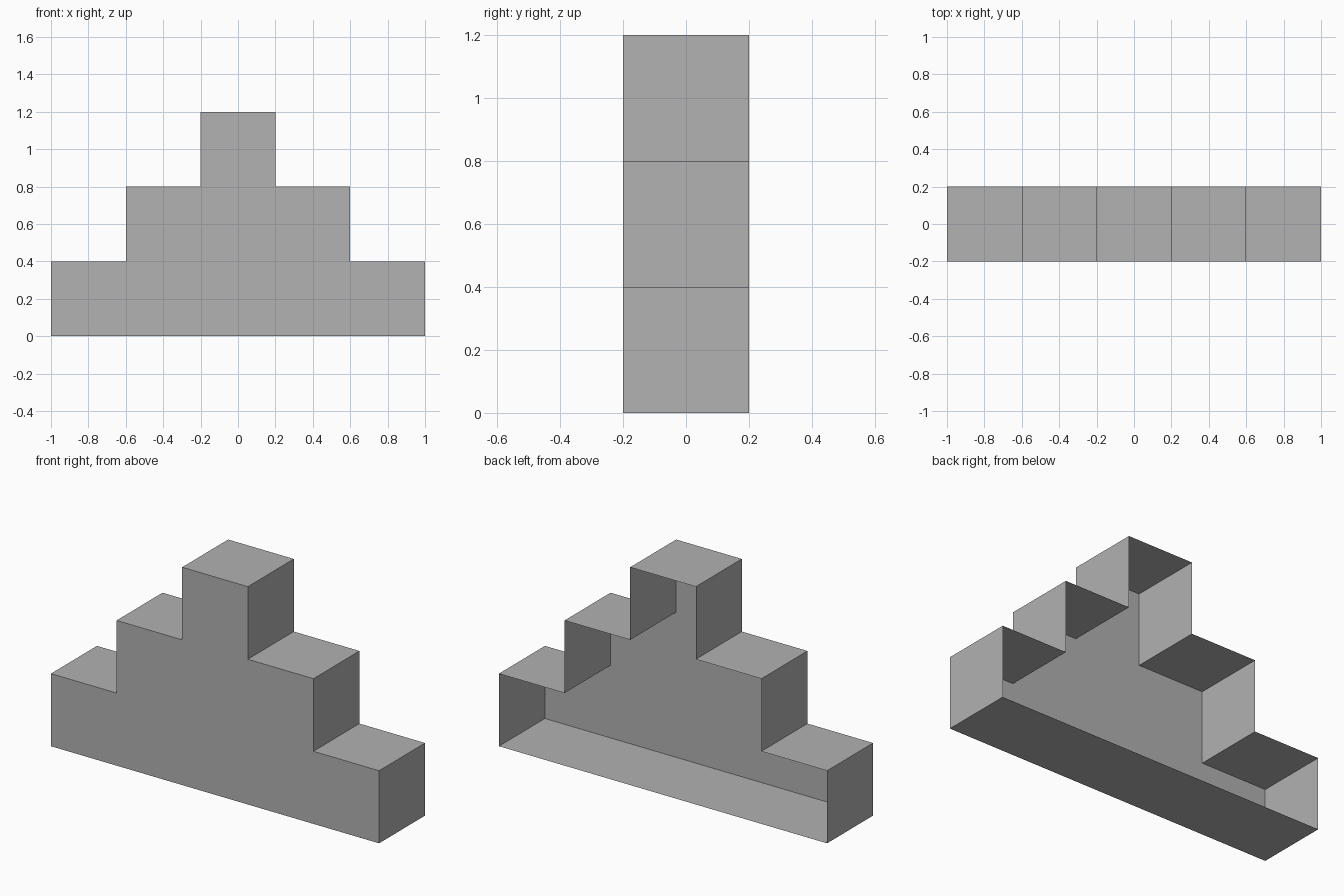
import bpy
import bmesh

cube = bpy.data.objects.get("Cube")
if cube:
    bpy.data.objects.remove(cube, do_unlink=True)

STEP = 0.4    # tread depth and riser height
LEVELS = 3
HALF_DEPTH = 0.2

# Plain grey material
grey = bpy.data.materials.new("plain_grey")
grey.use_nodes = True
colour = (0.445, 0.445, 0.445, 1)
grey.diffuse_color = colour
grey.node_tree.nodes["Principled BSDF"].inputs["Base Color"].default_value = colour

# Stepped outline: right half from bottom to top, then mirrored
right_half = []
for level in range(LEVELS):
    x = STEP * (LEVELS - level - 0.5)
    right_half += [(x, level * STEP), (x, (level + 1) * STEP)]
outline = right_half + [(-x, z) for x, z in reversed(right_half)]

bm = bmesh.new()
front = [bm.verts.new((x, -HALF_DEPTH, z)) for x, z in outline]
back = [bm.verts.new((x, HALF_DEPTH, z)) for x, z in outline]

# Front panel; the back stays open
bm.faces.new(front)

# Treads, risers and floor
count = len(outline)
for i in range(count):
    j = (i + 1) % count
    bm.faces.new((front[j], front[i], back[i], back[j]))

mesh = bpy.data.meshes.new("stepped_shell")
bm.to_mesh(mesh)
bm.free()
mesh.materials.append(grey)
shell = bpy.data.objects.new("stepped_shell", mesh)
bpy.context.collection.objects.link(shell)
